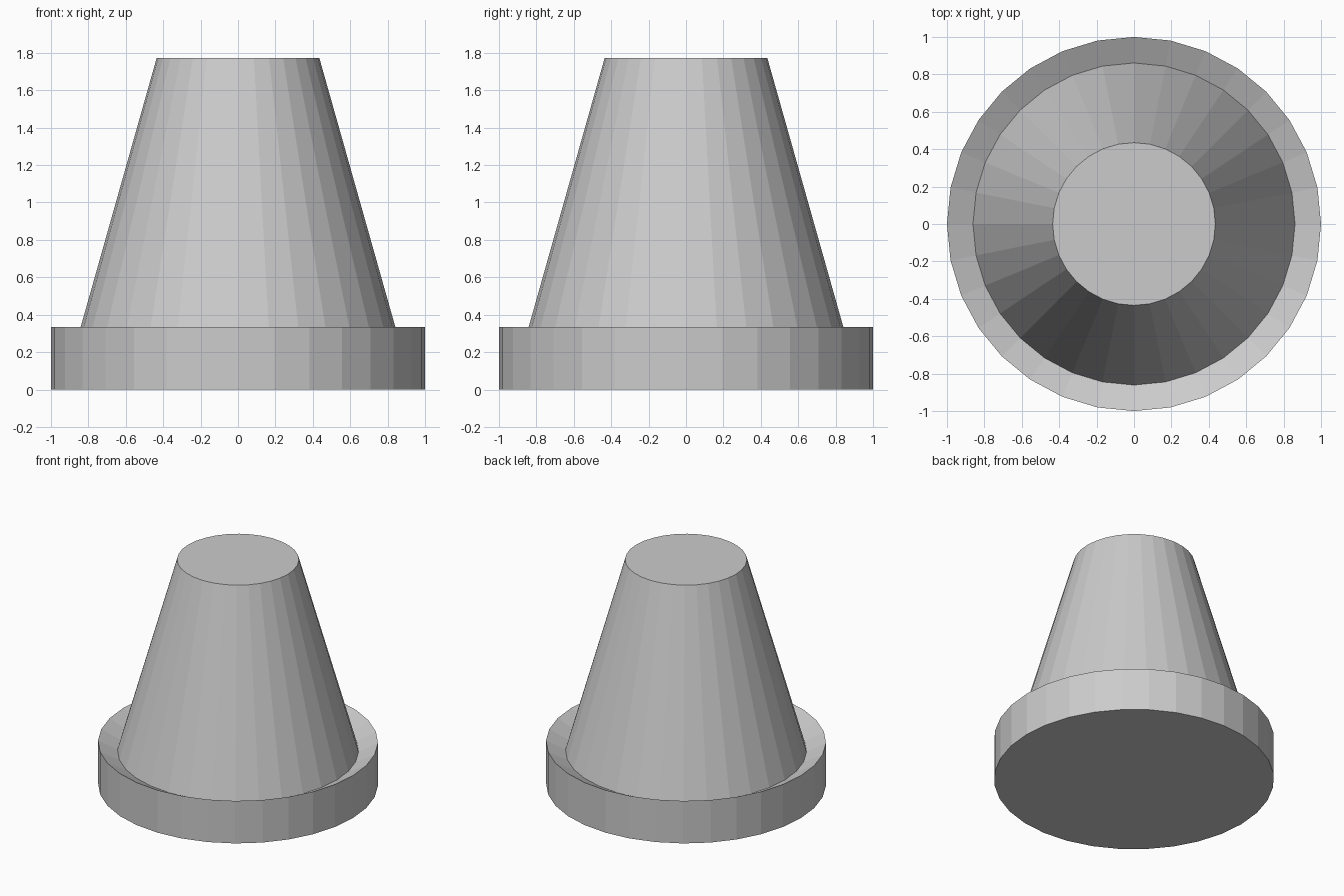
import bpy, bmesh
from math import cos, sin, tau

if "Cube" in bpy.data.objects:
    bpy.data.objects.remove(bpy.data.objects["Cube"])

SIDES = 32

# Profile (radius, height): wide foot, rim sloping inward, tapered body
PROFILE = [(1.0, 0.0), (1.0, 0.335), (0.861, 0.264), (0.435, 1.772)]


def lathe(name, profile):
    bm = bmesh.new()
    rings = [[bm.verts.new((r * cos(tau * i / SIDES), r * sin(tau * i / SIDES), z))
              for i in range(SIDES)] for r, z in profile]
    for low, high in zip(rings, rings[1:]):
        for i in range(SIDES):
            j = (i + 1) % SIDES
            bm.faces.new((low[i], low[j], high[j], high[i]))
    # Flat bottom and top caps
    bm.faces.new(rings[0][::-1])
    bm.faces.new(rings[-1])
    mesh = bpy.data.meshes.new(name)
    bm.to_mesh(mesh)
    bm.free()
    obj = bpy.data.objects.new(name, mesh)
    bpy.context.collection.objects.link(obj)
    return obj


lathe("tapered_stopper", PROFILE)
